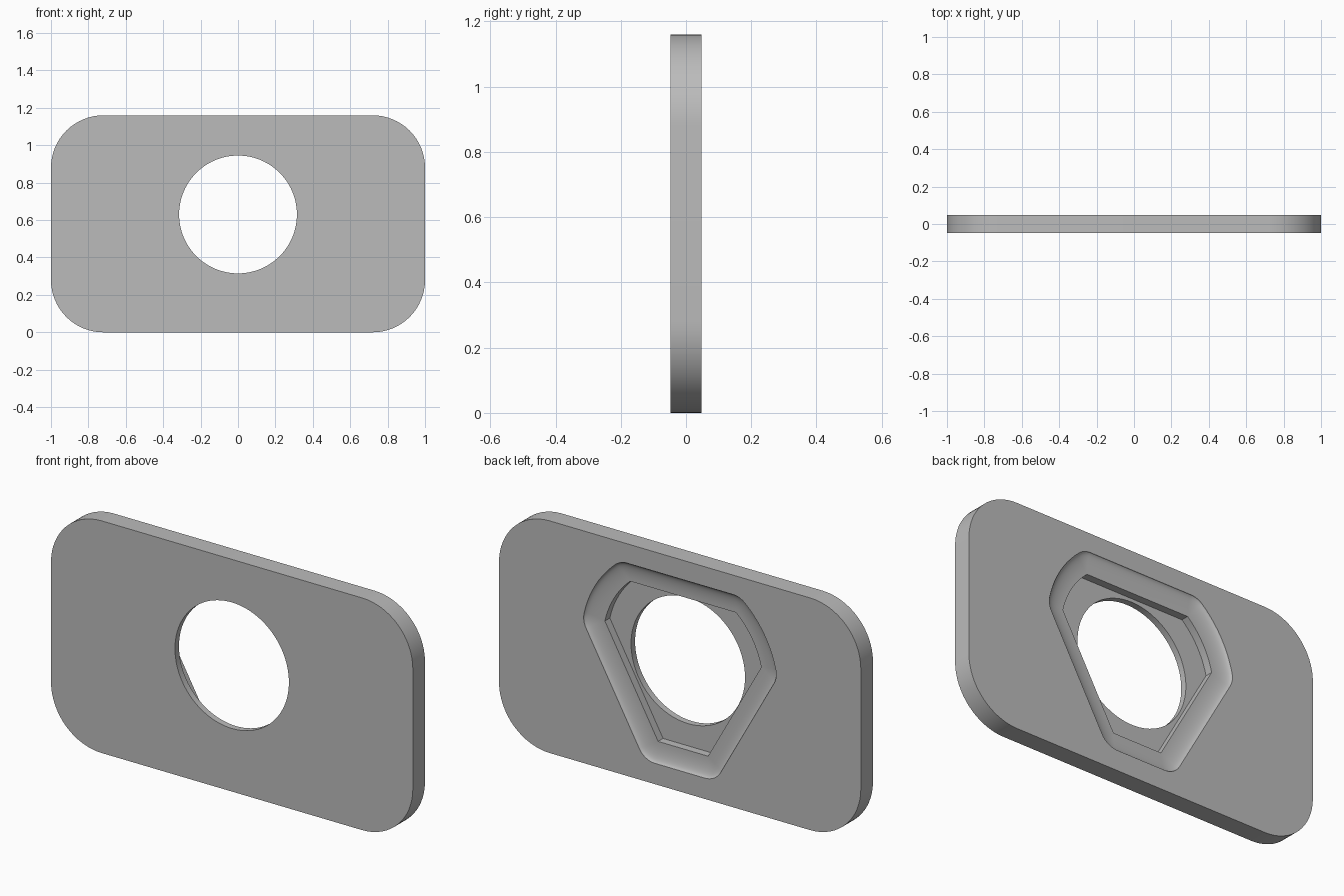
import bpy, bmesh, math
from mathutils import Vector

cube = bpy.data.objects.get("Cube")
if cube:
    bpy.data.objects.remove(cube, do_unlink=True)

W, H, T, R = 1.0, 1.16, 0.048, 0.28      # half width, height, half depth, corner radius
HOLE_R, HOLE_Z = 0.315, 0.63
LEDGE, FLOOR = T - 0.025, T - 0.064      # recess levels
COVE = 0.1                               # width of the rounded recess border

grey = bpy.data.materials.new("plain_grey")
grey.use_nodes = True
colour = (0.5, 0.5, 0.5, 1)
grey.diffuse_color = colour
grey.node_tree.nodes["Principled BSDF"].inputs["Base Color"].default_value = colour


def arc(cx, cz, r, a0, a1, n):
    """Points on an arc, angles in degrees."""
    angles = [math.radians(a0 + (a1 - a0) * i / n) for i in range(n + 1)]
    return [Vector((cx + r * math.cos(a), cz + r * math.sin(a))) for a in angles]


def rounded_plate():
    pts = []
    for i, (sx, top) in enumerate([(1, 1), (-1, 1), (-1, 0), (1, 0)]):
        cz = H - R if top else R
        pts += arc(sx * (W - R), cz, R, 90 * i, 90 * i + 90, 16)
    return pts


def recess_outline():
    """Inner recess outline: flat top, two arcs around the hole, tapered sides."""
    r = 0.443
    low, high = math.degrees(math.asin(0.097 / r)), math.degrees(math.asin(0.333 / r))
    right = [Vector((0.138, 0.204))] + arc(0, HOLE_Z, r, low, high, 10)
    left = [Vector((-p.x, p.y)) for p in reversed(right)]
    return right + left


def offset_rays(pts, steps=8):
    """Pair each point with outward directions, fanned out at corners."""
    rays = []
    for i, p in enumerate(pts):
        a, b = p - pts[i - 1], pts[(i + 1) % len(pts)] - p
        n0, n1 = Vector((a.y, -a.x)).normalized(), Vector((b.y, -b.x)).normalized()
        turn = math.atan2(n0.x * n1.y - n0.y * n1.x, n0.dot(n1))
        if turn < 0.15:
            rays.append((p, (n0 + n1).normalized()))
            continue
        start = math.atan2(n0.y, n0.x)
        for k in range(steps + 1):
            t = start + turn * k / steps
            rays.append((p, Vector((math.cos(t), math.sin(t)))))
    return rays


bm = bmesh.new()


def ring(pts, y):
    return [bm.verts.new((p.x, y, p.y)) for p in pts]


def bridge(a, b):
    for i in range(len(a)):
        j = (i + 1) % len(a)
        bm.faces.new((a[i], a[j], b[j], b[i]))


def fill(*loops):
    edges = []
    for loop in loops:
        for i, v in enumerate(loop):
            w = loop[(i + 1) % len(loop)]
            edges.append(bm.edges.get((v, w)) or bm.edges.new((v, w)))
    bmesh.ops.triangle_fill(bm, edges=edges, use_beauty=True)


# Plate rim and round hole
rim_front, rim_back = ring(rounded_plate(), -T), ring(rounded_plate(), T)
bridge(rim_front, rim_back)
circle = arc(0, HOLE_Z, HOLE_R, 0, 360, 96)[:-1]
hole_front, hole_floor = ring(circle, -T), ring(circle, FLOOR)
bridge(hole_front, hole_floor)

# Concave border of the recess, from the back face in to the ledge
rays = offset_rays(recess_outline())
cove = []
for k in range(11):
    t = math.pi / 2 * k / 10
    width, y = COVE * math.cos(t), T - (T - LEDGE) * math.sin(t)
    if k == 10:
        width = 0
    cove.append(ring([p + n * width for p, n in rays], y))
for a, b in zip(cove, cove[1:]):
    bridge(a, b)

# Straight inner wall of the recess, then the flat faces
bmesh.ops.remove_doubles(bm, verts=bm.verts[:], dist=0.0001)
ledge = [v for v in cove[-1] if v.is_valid]
outline = recess_outline()
ledge = [min(ledge, key=lambda v: (Vector((v.co.x, v.co.z)) - p).length) for p in outline]
floor = ring(outline, FLOOR)
bridge(ledge, floor)
fill(rim_front, hole_front)
fill(rim_back, cove[0])
fill(floor, hole_floor)
bmesh.ops.recalc_face_normals(bm, faces=bm.faces[:])

mesh = bpy.data.meshes.new("mounting_plate")
bm.to_mesh(mesh)
bm.free()
mesh.materials.append(grey)
plate = bpy.data.objects.new("mounting_plate", mesh)
bpy.context.collection.objects.link(plate)
bpy.context.view_layer.objects.active = plate
plate.select_set(True)
bpy.ops.object.shade_smooth_by_angle(angle=math.radians(25))
